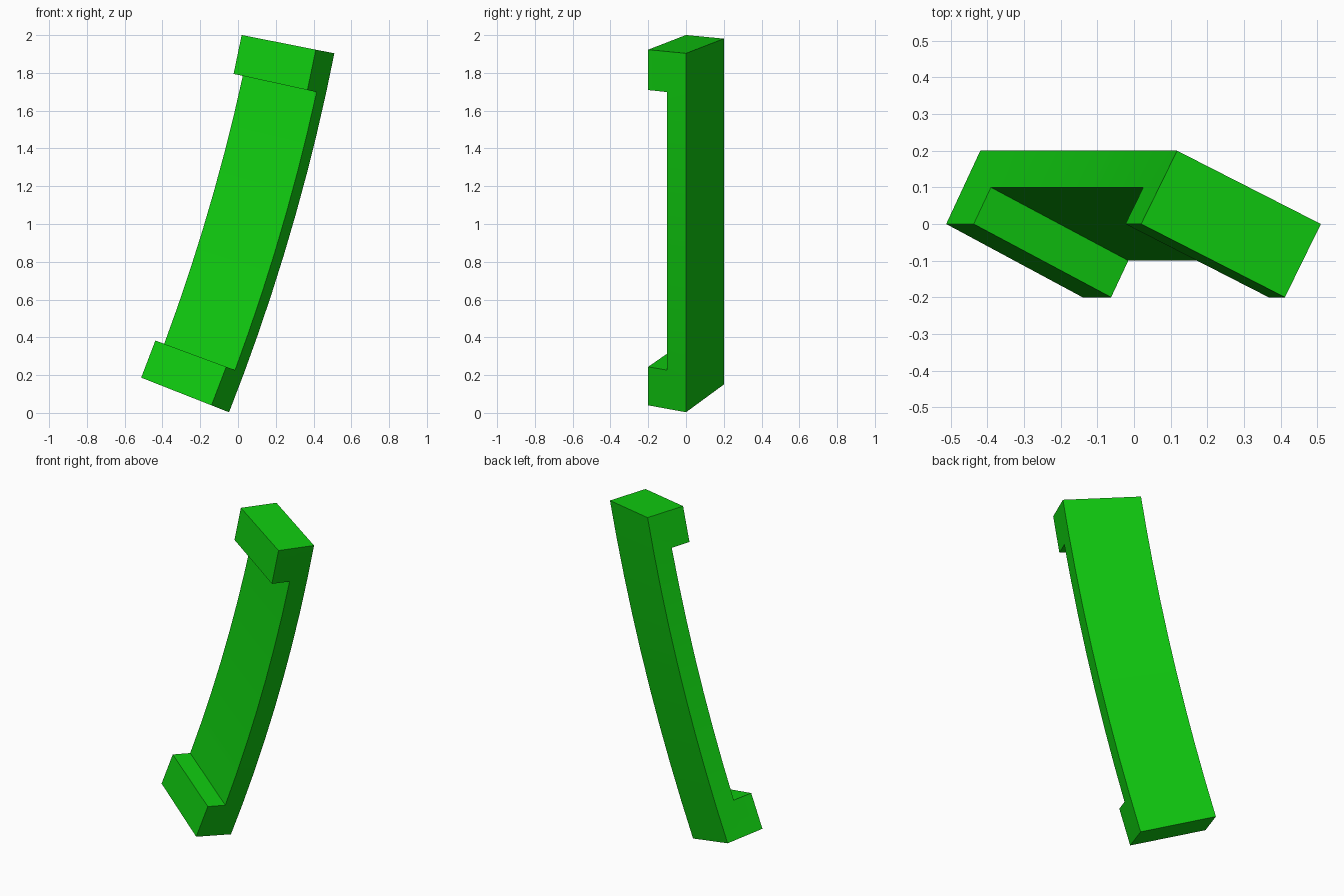
import bpy, bmesh, math
from mathutils import Vector

if "Cube" in bpy.data.objects:
    bpy.data.objects.remove(bpy.data.objects["Cube"])

# Arc of the bar in the xz plane: tilt from vertical at the bottom and the top
TILT_LOW, TILT_HIGH = math.radians(21.5), math.radians(11.2)
RADIUS, SEGMENTS = 10.78, 9
CENTRE = Vector((-0.28 - RADIUS * math.cos(TILT_LOW), 0,
                 0.095 + RADIUS * math.sin(TILT_LOW)))

# Cross-section (radial offset, y) of the slab, and the step out to the pads
SLAB = [(-0.20, 0.10), (-0.15, 0.20), (0.25, 0.0), (0.20, -0.10)]
PAD_STEP = (-0.05, -0.10)

green = bpy.data.materials.new("bright green")
green.use_nodes = True
colour = (0.005, 0.6, 0.005, 1)
green.diffuse_color = colour
bsdf = next(n for n in green.node_tree.nodes if n.type == 'BSDF_PRINCIPLED')
bsdf.inputs["Base Color"].default_value = colour

# Sweep the slab section along the arc
bm = bmesh.new()
rings = []
for i in range(SEGMENTS + 1):
    t = TILT_LOW + (TILT_HIGH - TILT_LOW) * i / SEGMENTS
    out = Vector((math.cos(t), 0, -math.sin(t)))
    rings.append([bm.verts.new(CENTRE + out * (RADIUS + u) + Vector((0, y, 0)))
                  for u, y in SLAB])
fronts = []
for low, high in zip(rings, rings[1:]):
    for j in range(4):
        k = (j + 1) % 4
        face = bm.faces.new((low[j], low[k], high[k], high[j]))
        if j == 3:
            fronts.append(face)
bm.faces.new(rings[0])
bm.faces.new(rings[-1])

# Raise a pad from the front face at each end
pads = bmesh.ops.extrude_discrete_faces(bm, faces=[fronts[0], fronts[-1]])["faces"]
for v in {v for f in pads for v in f.verts}:
    out = Vector((v.co.x - CENTRE.x, 0, v.co.z - CENTRE.z)).normalized()
    v.co += out * PAD_STEP[0] + Vector((0, PAD_STEP[1], 0))
bmesh.ops.recalc_face_normals(bm, faces=bm.faces[:])

mesh = bpy.data.meshes.new("curved_handle")
bm.to_mesh(mesh)
bm.free()
mesh.materials.append(green)
handle = bpy.data.objects.new("curved_handle", mesh)
bpy.context.collection.objects.link(handle)

# Smooth along the curve, sharp at the corners
bpy.ops.object.select_all(action='DESELECT')
handle.select_set(True)
bpy.context.view_layer.objects.active = handle
bpy.ops.object.shade_smooth_by_angle(angle=math.radians(30))
